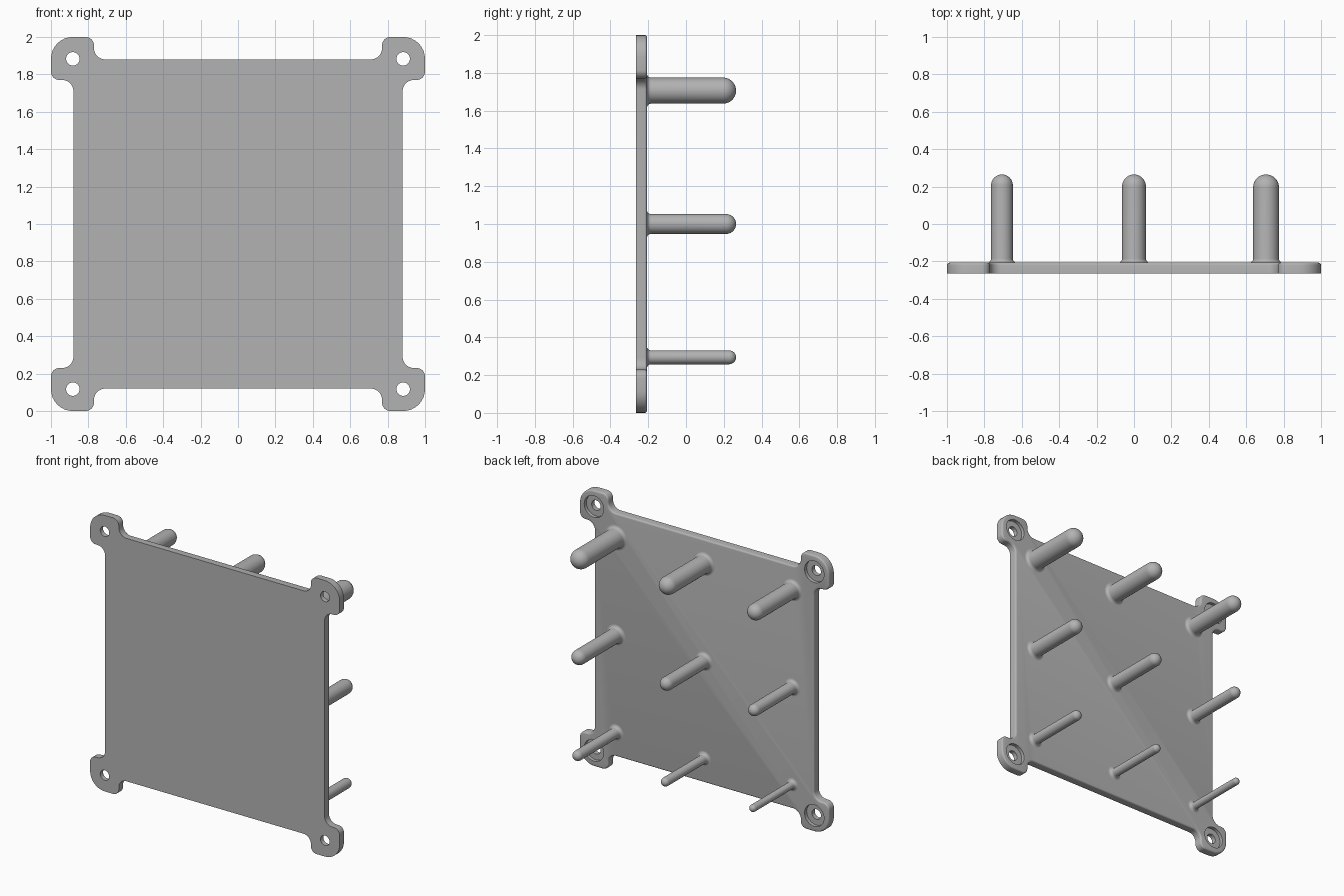
import bpy, bmesh
from math import sin, cos, pi, radians

cube = bpy.data.objects.get("Cube")
if cube:
    bpy.data.objects.remove(cube, do_unlink=True)

grey = bpy.data.materials.new("plain grey")
grey.use_nodes = True
grey.diffuse_color = (0.45, 0.45, 0.45, 1)
grey.node_tree.nodes["Principled BSDF"].inputs["Base Color"].default_value = grey.diffuse_color

FRONT, BACK, TIP = -0.265, -0.207, 0.265
EDGE = 0.012          # rounding of the plate's rear rim
HOLE_AT = 0.883       # screw hole offset from the centre


def loft(bm, rings):
    """Join equal-length rings of points into a closed solid."""
    loops = [[bm.verts.new(p) for p in ring] for ring in rings]
    n = len(loops[0])
    for a, b in zip(loops, loops[1:]):
        for i in range(n):
            j = (i + 1) % n
            bm.faces.new((a[i], a[j], b[j], b[i]))
    bm.faces.new(loops[0][::-1])
    bm.faces.new(loops[-1])


def lathe(bm, x, z, profile, sides=40):
    """Turn (radius, y) pairs about an axis parallel to y."""
    loft(bm, [[(x + r * cos(2 * pi * i / sides), y, z + r * sin(2 * pi * i / sides))
               for i in range(sides)] for r, y in profile])


def finish(bm, name):
    bmesh.ops.remove_doubles(bm, verts=bm.verts, dist=0.0001)
    bmesh.ops.recalc_face_normals(bm, faces=bm.faces)
    mesh = bpy.data.meshes.new(name)
    bm.to_mesh(mesh)
    bm.free()
    mesh.materials.append(grey)
    obj = bpy.data.objects.new(name, mesh)
    bpy.context.collection.objects.link(obj)
    return obj


def smooth(obj):
    bpy.ops.object.select_all(action='DESELECT')
    obj.select_set(True)
    bpy.context.view_layer.objects.active = obj
    bpy.ops.object.shade_smooth_by_angle(angle=radians(35))


def outline(inset, y):
    """Square plate outline with a rounded tab at each corner."""
    body, tab, fillet, small, big = 0.88, 0.77, 0.06, 0.045, 0.117
    arcs = [  # centre, radius, start and end angle
        (body + fillet, tab - fillet, fillet + inset, 180, 90),
        (1 - small, tab + small, small - inset, -90, 0),
        (1 - big, 1 - big, big - inset, 0, 90),
        (tab + small, 1 - small, small - inset, 90, 180),
        (tab - fillet, body + fillet, fillet + inset, 0, -90),
    ]
    quarter = []
    for cx, cz, r, start, end in arcs:
        for k in range(9):
            a = radians(start + (end - start) * k / 8)
            quarter.append((cx + r * cos(a), cz + r * sin(a)))
    points = []
    for _ in range(4):
        points += quarter
        quarter = [(-z, x) for x, z in quarter]
    return [(x, y, z + 1) for x, z in points]


# Plate, with its rear rim rounded
bm = bmesh.new()
rings = [outline(0, FRONT)]
for k in range(5):
    a = k / 4 * pi / 2
    rings.append(outline(EDGE * (1 - cos(a)), BACK - EDGE * (1 - sin(a))))
loft(bm, rings)
plate = finish(bm, "back_plate")

# Screw holes with a counterbore on the rear
bm = bmesh.new()
floor = BACK - 0.025
for sx in (-1, 1):
    for sz in (-1, 1):
        lathe(bm, sx * HOLE_AT, 1 + sz * HOLE_AT,
              [(0.036, FRONT - 0.05), (0.036, floor), (0.078, floor), (0.078, BACK + 0.05)])
cutter = finish(bm, "hole_cutter")
cutter.hide_render = True
cut = plate.modifiers.new("holes", 'BOOLEAN')
cut.operation, cut.solver, cut.object = 'DIFFERENCE', 'EXACT', cutter
bpy.context.view_layer.objects.active = plate
bpy.ops.object.modifier_apply(modifier=cut.name)
bpy.data.objects.remove(cutter, do_unlink=True)
smooth(plate)

# Nine round-ended pins, each thinner than the one before
FLARE = 0.022
for n in range(9):
    row, col = divmod(n, 3)
    r = 0.069 - 0.0054 * n
    profile = [(r + FLARE, BACK - 0.01)]
    for k in range(7):
        a = k / 6 * pi / 2
        profile.append((r + FLARE * (1 - sin(a)), BACK + FLARE * (1 - cos(a))))
    for k in range(11):
        a = k / 10 * pi / 2
        profile.append((r * cos(a), TIP - r + r * sin(a)))
    profile[-1] = (0.001, TIP)
    bm = bmesh.new()
    lathe(bm, 0.706 * (1 - col), 1 + 0.706 * (1 - row), profile)
    row_name = ("top", "middle", "bottom")[row]
    col_name = ("left", "centre", "right")[col]
    smooth(finish(bm, f"pin_{row_name}_{col_name}"))
